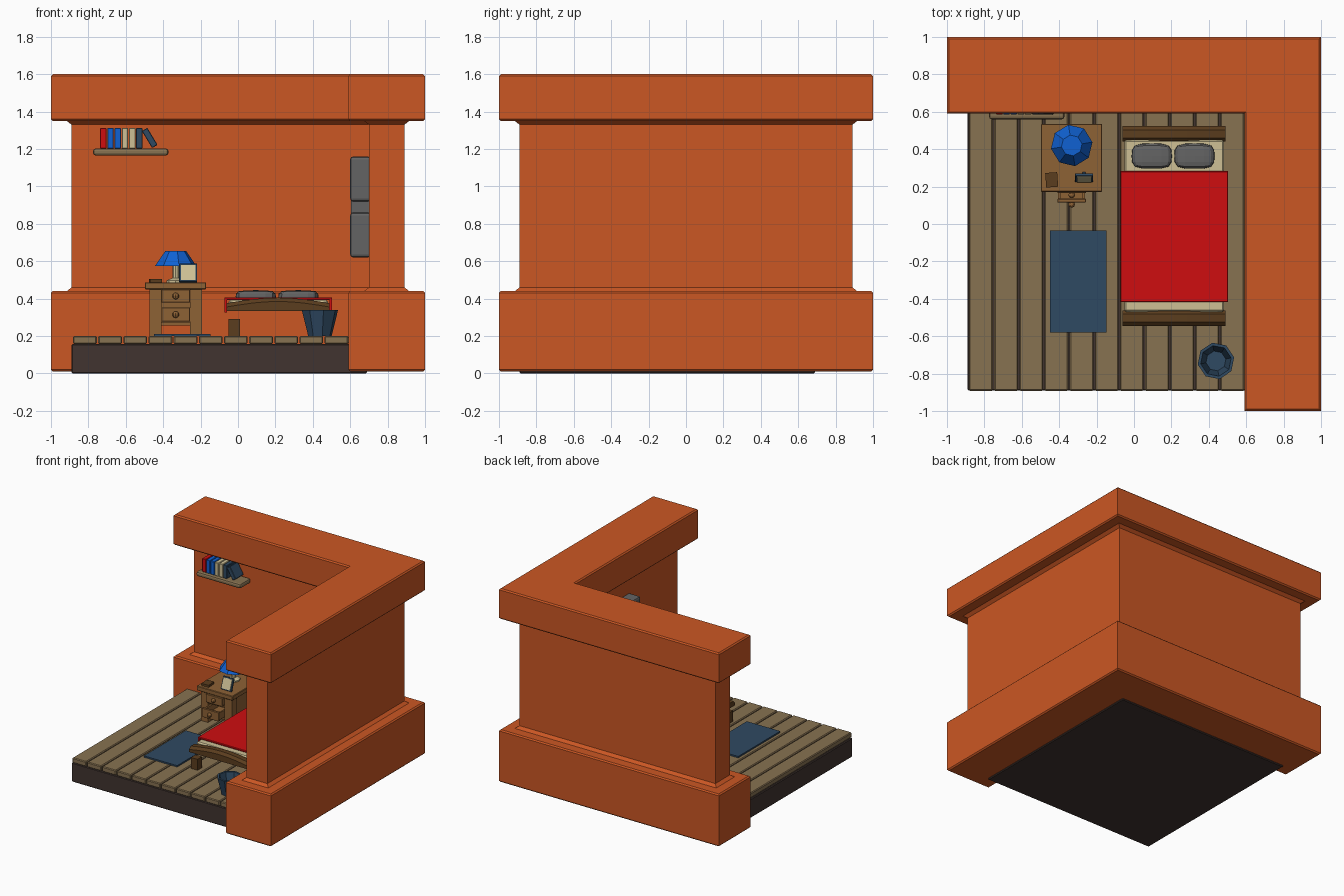
import bpy, bmesh, math
from mathutils import Matrix

if "Cube" in bpy.data.objects:
    bpy.data.objects.remove(bpy.data.objects["Cube"])

COLORS = {
    "orange": (0.60, 0.095, 0.017), "plank": (0.245, 0.168, 0.083),
    "dark_earth": (0.052, 0.034, 0.029), "wood": (0.27, 0.122, 0.036),
    "dark_wood": (0.105, 0.047, 0.013), "grey": (0.127, 0.127, 0.127),
    "navy": (0.028, 0.067, 0.122), "blue": (0.005, 0.12, 0.65),
    "red": (0.62, 0.004, 0.005), "cream": (0.62, 0.53, 0.30)}
MATS = {}
for n, c in COLORS.items():
    MATS[n] = bpy.data.materials.new(n)
    MATS[n].diffuse_color = (*c, 1)


def finish(name, bm, mat, bevel=0, segs=1):
    bmesh.ops.recalc_face_normals(bm, faces=bm.faces)
    me = bpy.data.meshes.new(name)
    bm.to_mesh(me)
    bm.free()
    ob = bpy.data.objects.new(name, me)
    bpy.context.collection.objects.link(ob)
    me.materials.append(MATS[mat])
    if bevel:
        m = ob.modifiers.new("bevel", 'BEVEL')
        m.width, m.segments = bevel, segs
    return ob


def box(name, mat, x, y, z, bevel=0, segs=1, rot=None):
    """Box from (min, max) ranges, optionally turned about its centre."""
    bm = bmesh.new()
    bmesh.ops.create_cube(bm, size=1)
    bmesh.ops.scale(bm, vec=(x[1]-x[0], y[1]-y[0], z[1]-z[0]), verts=bm.verts)
    ob = finish(name, bm, mat, bevel, segs)
    ob.location = (sum(x)/2, sum(y)/2, sum(z)/2)
    if rot:
        ob.rotation_euler = rot
    return ob


def lathe(name, mat, cx, cy, profile, n=8, turn=0.0):
    """Closed stack of rings: profile is (radius, z) pairs."""
    bm = bmesh.new()
    rings = [[bm.verts.new((cx + r*math.cos(turn + 2*math.pi*i/n),
                            cy + r*math.sin(turn + 2*math.pi*i/n), z))
              for i in range(n)] for r, z in profile]
    loft(bm, rings)
    return finish(name, bm, mat)


def loft(bm, rings):
    n = len(rings[0])
    for a, b in zip(rings, rings[1:]):
        for i in range(n):
            bm.faces.new((a[i], a[(i+1) % n], b[(i+1) % n], b[i]))
    bm.faces.new(rings[0][::-1])
    bm.faces.new(rings[-1])


# L-shaped wall with base and top trim: (height, offset from wall face)
bm = bmesh.new()
rings = []
for z, o in [(.01, .10), (.02, .11), (.43, .11), (.44, .10), (.44, .025), (.46, 0),
             (1.33, 0), (1.35, .025), (1.35, .10), (1.36, .11), (1.59, .11), (1.60, .10)]:
    a, b = .89 + o, .70 - o
    rings.append([bm.verts.new((x, y, z)) for x, y in
                  [(-a, a), (-a, b), (b, b), (b, -a), (a, -a), (a, a)]])
loft(bm, rings)
finish("wall", bm, "orange")

# Floor slab and planks
box("floor_slab", "dark_earth", (-.89, .69), (-.89, .69), (0, .158), .006)
for i in range(11):
    x = -.882 + i*.1345
    box(f"floor_plank_{i}", "plank", (x, x+.127), (-.892, .65), (.158, .2), .006)

# Rug
box("rug", "navy", (-.45, -.147), (-.58, -.035), (.2, .212))

# Shelf and books
box("shelf", "plank", (-.775, -.372), (.56, .70), (1.165, 1.203), .014, 2)
x = -.737
for i, c in enumerate(["red", "blue", "blue", "cream", "cream", "navy"]):
    box(f"book_{i}", c, (x, x+.034), (.585, .69), (1.203, 1.312), .003)
    x += .0385
box("leaning_book", "navy", (-.489, -.455), (.585, .69), (1.206, 1.312), .003,
    rot=(0, math.radians(-31), 0))

# Padded grey panel on the right wall
for i, y in enumerate([-.15, .15]):
    for j, z in enumerate([.74, 1.04]):
        box(f"wall_pad_{i}{j}", "grey", (.60, .71), (y-.12, y+.12), (z-.12, z+.12), .015, 2)
box("wall_pad_bar_across", "grey", (.603, .71), (-.25, .25), (.85, .93))
box("wall_pad_bar_upright", "grey", (.603, .71), (-.04, .04), (.64, 1.14))

# Nightstand: top, sides as legs, back and drawers
box("nightstand_top", "wood", (-.498, -.17), (.172, .535), (.45, .487), .004)
for i, (x0, x1) in enumerate([(-.473, -.41), (-.257, -.192)]):
    box(f"nightstand_front_leg_{i}", "wood", (x0, x1), (.195, .26), (.2, .45))
    box(f"nightstand_back_leg_{i}", "wood", (x0, x1), (.45, .515), (.2, .45))
    box(f"nightstand_side_{i}", "wood", (x0+.012, x1-.012), (.25, .46), (.265, .45))
box("nightstand_back", "wood", (-.42, -.245), (.48, .505), (.265, .45))
box("nightstand_base", "wood", (-.42, -.245), (.205, .49), (.255, .275))
box("nightstand_divider", "wood", (-.42, -.245), (.205, .49), (.353, .378))
for i, (y, z0, z1) in enumerate([(.165, .379, .448), (.115, .277, .352)]):
    box(f"drawer_front_{i}", "wood", (-.41, -.257), (y, y+.02), (z0, z1), .003)
    for k, xs in enumerate([(-.405, -.392), (-.275, -.262)]):
        box(f"drawer_side_{i}{k}", "wood", xs, (y+.02, .42), (z0+.006, z1-.012))
    box(f"drawer_bottom_{i}", "wood", (-.40, -.267), (y+.02, .42), (z0+.004, z0+.016))
    bm = bmesh.new()
    bmesh.ops.create_uvsphere(bm, u_segments=8, v_segments=6, radius=.018)
    knob = finish(f"drawer_knob_{i}", bm, "wood")
    knob.location = (-.333, y-.01, (z0+z1)/2)

# Lamp
lathe("lamp_base", "cream", -.333, .42, [(.05, .487), (.05, .497), (.018, .51), (.016, .60)], 8)
lathe("lamp_shade", "blue", -.333, .42, [(.112, .575), (.056, .655)], 8, math.pi/8*.4)

# Picture frame leaning back, and small dark box
tilt = (math.radians(-20), 0, 0)
box("picture_frame", "navy", (-.315, -.218), (.24, .254), (.486, .588), .002, rot=tilt)
box("picture", "cream", (-.305, -.228), (.235, .241), (.497, .581), rot=tilt)
box("picture_stand", "navy", (-.275, -.258), (.262, .27), (.487, .55), rot=(math.radians(15), 0, 0))
box("small_notebook", "dark_wood", (-.472, -.408), (.197, .275), (.487, .505),
    rot=(0, 0, math.radians(4)))

# Bed
box("mattress", "cream", (-.052, .482), (-.47, .45), (.335, .392), .01)


def bed_board(name, y0, y1):
    """Arched board with a rounded top edge."""
    bm = bmesh.new()
    rings = []
    for i in range(9):
        x = -.062 + .552*i/8
        t = .375 + .03*math.sin(math.pi*i/8)
        rings.append([bm.verts.new((x, y, z)) for y, z in
                      [(y0, .333), (y1, .333), (y1, t-.02), (y1-.02, t),
                       (y0+.02, t), (y0, t-.02)]])
    loft(bm, rings)
    finish(name, bm, "dark_wood")


bed_board("footboard", -.545, -.462)
bed_board("headboard", .44, .523)
for i, x in enumerate([-.05, .415]):
    for j, y in enumerate([-.54, .458]):
        box(f"bed_leg_{i}{j}", "dark_wood", (x, x+.06), (y, y+.06), (.2, .29))

# Blanket with sides hanging down
box("blanket", "red", (-.073, .503), (-.418, .283), (.392, .407), .004)
for i, xs in enumerate([(-.073, -.058), (.488, .503)]):
    box(f"blanket_side_{i}", "red", xs, (-.418, .283), (.325, .402))

# Pillows
for i, x in enumerate([.095, .323]):
    bm = bmesh.new()
    bmesh.ops.create_cube(bm, size=1)
    bmesh.ops.scale(bm, vec=(.215, .135, .068), verts=bm.verts)
    bmesh.ops.subdivide_edges(bm, edges=bm.edges, cuts=1, use_grid_fill=True)
    pillow = finish(f"pillow_{i}", bm, "grey")
    pillow.location = (x, .363, .411)
    pillow.modifiers.new("soften", 'SUBSURF').levels = 1
    pillow.modifiers["soften"].render_levels = 1

# Octagonal waste bin, hollow
lathe("waste_bin", "navy", .438, -.732,
      [(.064, .2), (.099, .34), (.083, .34), (.054, .215)], 8, math.pi/8*.5)

for m in bpy.data.materials:
    if m.users and not m.is_grease_pencil:
        m.use_nodes = True
        m.node_tree.nodes["Principled BSDF"].inputs["Base Color"].default_value = m.diffuse_color
